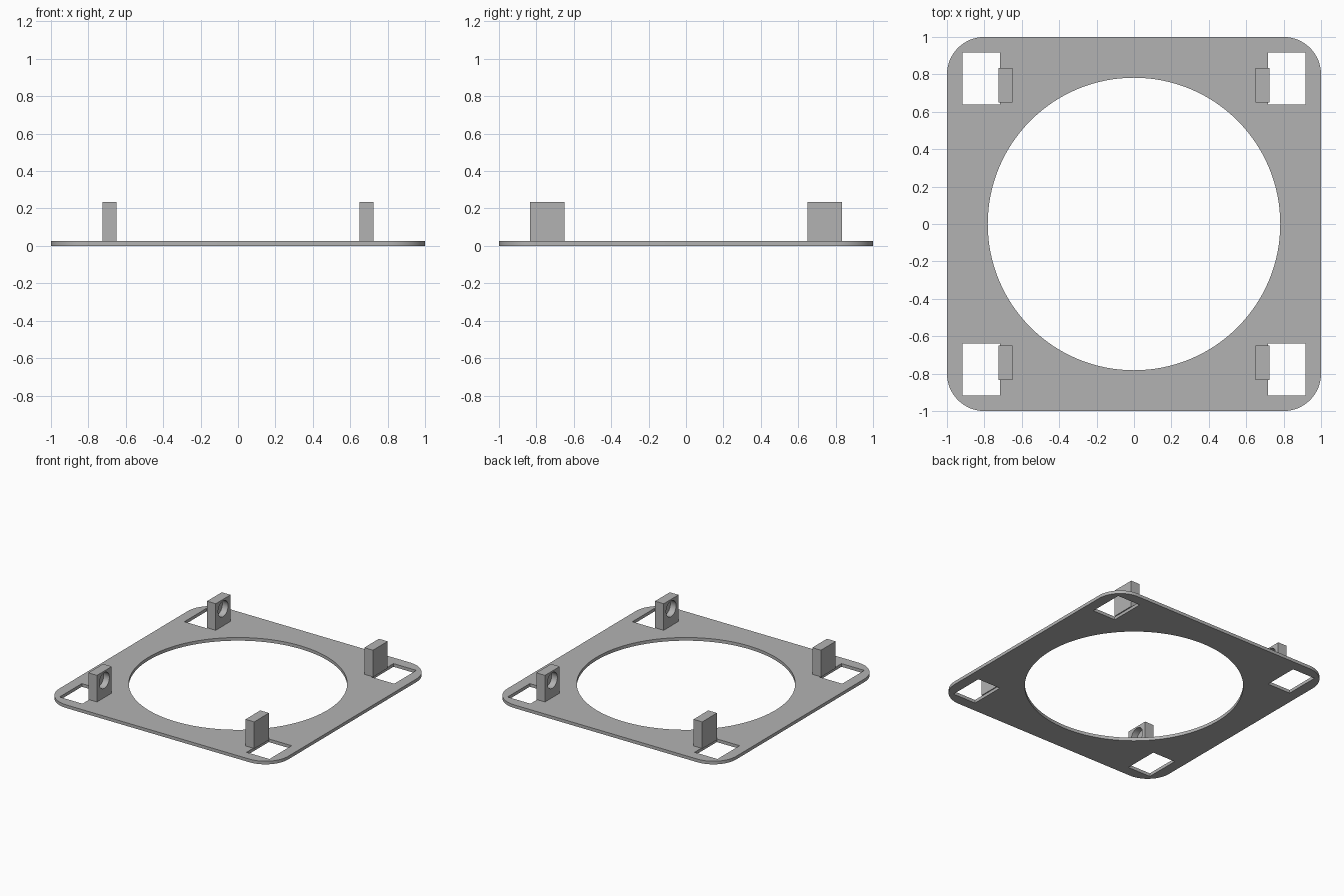
import bpy
import bmesh
from math import cos, sin, pi
from mathutils import Matrix

if "Cube" in bpy.data.objects:
    bpy.data.objects.remove(bpy.data.objects["Cube"])

THICK = 0.025        # plate thickness
TOP = 0.235          # height of the tabs

grey = bpy.data.materials.new("plain grey")
grey.use_nodes = True
colour = (0.45, 0.45, 0.45, 1)
grey.diffuse_color = colour
grey.node_tree.nodes["Principled BSDF"].inputs["Base Color"].default_value = colour


def arc(cx, cy, r, start, end, n):
    return [(cx + r * cos(start + (end - start) * i / n),
             cy + r * sin(start + (end - start) * i / n)) for i in range(n + 1)]


def rect(x0, x1, y0, y1):
    return [(x0, y0), (x1, y0), (x1, y1), (x0, y1)]


def activate(ob):
    bpy.ops.object.select_all(action='DESELECT')
    ob.select_set(True)
    bpy.context.view_layer.objects.active = ob


def add_mesh(name, bm):
    mesh = bpy.data.meshes.new(name)
    bm.to_mesh(mesh)
    bm.free()
    mesh.materials.append(grey)
    ob = bpy.data.objects.new(name, mesh)
    bpy.context.collection.objects.link(ob)
    return ob


# Base plate: rounded square with a round opening and four corner windows
r = 0.2
outline = []
for k, (sx, sy) in enumerate([(1, 1), (-1, 1), (-1, -1), (1, -1)]):
    outline += arc(sx * (1 - r), sy * (1 - r), r, k * pi / 2, (k + 1) * pi / 2, 16)
loops = [outline, arc(0, 0, 0.782, 0, 2 * pi, 128)[:-1]]
for sx in (1, -1):
    for sy in (1, -1):
        loops.append(rect(*sorted((sx * 0.717, sx * 0.917)),
                          *sorted((sy * 0.64, sy * 0.917))))

curve = bpy.data.curves.new("base_plate", 'CURVE')
curve.dimensions = '2D'
curve.fill_mode = 'BOTH'
curve.extrude = THICK / 2
for pts in loops:
    spline = curve.splines.new('POLY')
    spline.points.add(len(pts) - 1)
    for p, (x, y) in zip(spline.points, pts):
        p.co = (x, y, 0, 1)
    spline.use_cyclic_u = True
curve.materials.append(grey)
plate = bpy.data.objects.new("base_plate", curve)
bpy.context.collection.objects.link(plate)
plate.location.z = THICK / 2
activate(plate)
bpy.ops.object.convert(target='MESH')
plate = bpy.context.object
bm = bmesh.new()
bm.from_mesh(plate.data)
bmesh.ops.remove_doubles(bm, verts=bm.verts, dist=0.0001)
bmesh.ops.recalc_face_normals(bm, faces=bm.faces)
bm.to_mesh(plate.data)
bm.free()
bpy.ops.object.shade_smooth_by_angle()


# Upright tab with a blind round socket on its inner face
def make_tab(name, sx, sy):
    bm = bmesh.new()
    base = THICK - 0.002
    bmesh.ops.create_cube(bm, size=1, matrix=Matrix.Translation(
        (sx * 0.687, sy * 0.741, (TOP + base) / 2)) @ Matrix.Diagonal((0.076, 0.184, TOP - base, 1)))
    tab = add_mesh(name, bm)

    bm = bmesh.new()
    bmesh.ops.create_cone(bm, cap_ends=True, segments=40, radius1=0.062, radius2=0.062,
                          depth=0.1, matrix=Matrix.Translation((sx * 0.649, sy * 0.741, 0.16))
                          @ Matrix.Rotation(pi / 2, 4, 'Y'))
    cutter = add_mesh("socket_cutter", bm)
    cutter.hide_render = True

    mod = tab.modifiers.new("socket", 'BOOLEAN')
    mod.operation = 'DIFFERENCE'
    mod.solver = 'EXACT'
    mod.object = cutter
    activate(tab)
    bpy.ops.object.modifier_apply(modifier=mod.name)
    bpy.data.objects.remove(cutter)
    bpy.ops.object.shade_smooth_by_angle()


for sx, side in ((1, "left"), (-1, "right")):
    for sy, end in ((-1, "front"), (1, "back")):
        make_tab(f"{end}_{side}_tab", sx, sy)
